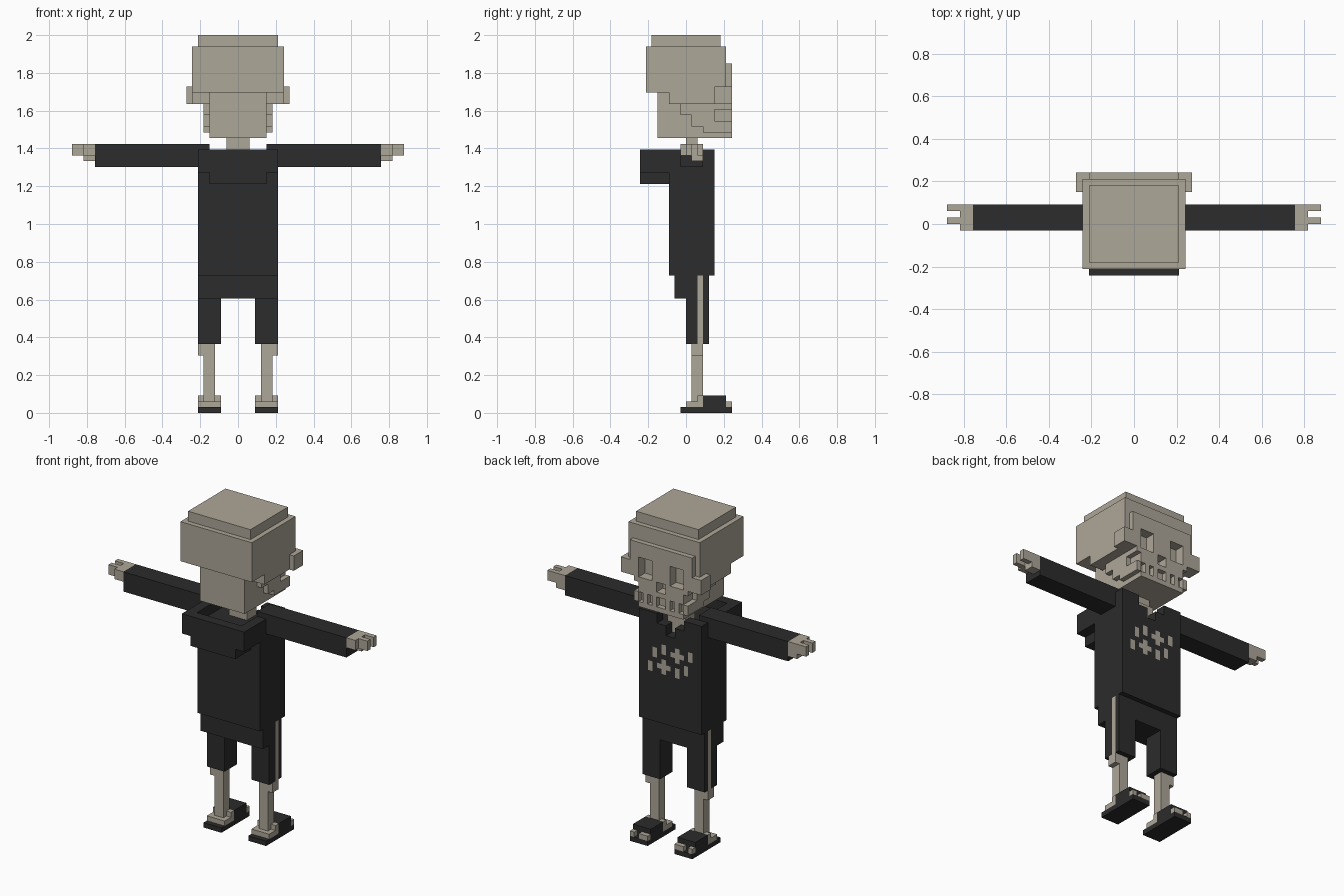
import bpy, bmesh
from mathutils import Vector

if "Cube" in bpy.data.objects:
    bpy.data.objects.remove(bpy.data.objects["Cube"])

UNIT = 2 / 66  # size of one block


def make_material(name, rgb):
    m = bpy.data.materials.new(name)
    m.diffuse_color = (*rgb, 1)
    m.use_nodes = True
    m.node_tree.nodes["Principled BSDF"].inputs["Base Color"].default_value = m.diffuse_color
    return m


BONE, CLOTH = 0, 1
MATERIALS = [make_material("bone", (0.42, 0.385, 0.315)),
             make_material("black_cloth", (0.025, 0.025, 0.025))]


class Part:
    """A blocky part: boxes are filled, painted or carved on a grid, then skinned."""

    def __init__(self):
        self.cells = {}

    def box(self, x, y, z, colour=None):
        for i in range(*x):
            for j in range(*y):
                for k in range(*z):
                    if colour is None:
                        self.cells.pop((i, j, k), None)
                    else:
                        self.cells[i, j, k] = colour

    def pair(self, x, y, z, colour=None):
        self.box(x, y, z, colour)
        self.box((-x[1], -x[0]), y, z, colour)

    def build(self, name, mirror=False):
        bm = bmesh.new()
        verts = {}

        def vert(p):
            if p not in verts:
                verts[p] = bm.verts.new(Vector(p) * UNIT)
            return verts[p]

        for cell, colour in self.cells.items():
            for axis in range(3):
                u, v = (axis + 1) % 3, (axis + 2) % 3
                for side in (0, 1):
                    near = list(cell)
                    near[axis] += 2 * side - 1
                    if tuple(near) in self.cells:
                        continue
                    ring = []
                    for a, b in ((0, 0), (1, 0), (1, 1), (0, 1)):
                        p = list(cell)
                        p[axis] += side
                        p[u] += a
                        p[v] += b
                        ring.append(vert(tuple(p)))
                    face = bm.faces.new(ring if side else ring[::-1])
                    face.material_index = colour
        # merge flat neighbours into large faces
        bmesh.ops.dissolve_limit(bm, angle_limit=0.01, verts=bm.verts[:],
                                 edges=bm.edges[:], delimit={'MATERIAL'})
        bmesh.ops.triangulate(bm, faces=[f for f in bm.faces if len(f.verts) > 4])
        mesh = bpy.data.meshes.new(name)
        bm.to_mesh(mesh)
        bm.free()
        for m in MATERIALS:
            mesh.materials.append(m)
        obj = bpy.data.objects.new(name, mesh)
        bpy.context.collection.objects.link(obj)
        if mirror:
            mod = obj.modifiers.new("mirror", 'MIRROR')
            mod.use_mirror_merge = False


# skull: crown, cranium, face plate, cheekbones
skull = Part()
skull.box((-7, 7), (-6, 6), (64, 66), BONE)
skull.box((-8, 8), (-7, 7), (56, 64), BONE)
skull.box((-8, 8), (-3, 7), (54, 56), BONE)
skull.box((-5, 5), (-5, 8), (48, 56), BONE)
skull.box((-7, 7), (7, 8), (54, 61), BONE)
skull.pair((7, 9), (5, 8), (54, 57), BONE)
# stepped jaw
for y0, z0, z1 in ((-1, 52, 54), (1, 50, 52), (3, 49, 50)):
    skull.box((-6, 6), (y0, 8), (z0, z1), BONE)
skull.pair((5, 6), (5, 8), (51, 53))
# eye sockets, nose and gaps between the teeth
skull.pair((2, 5), (6, 8), (54, 58))
skull.box((-1, 1), (6, 8), (52, 54))
skull.box((-1, 1), (7, 8), (49, 51))
skull.pair((2, 3), (7, 8), (49, 51))
skull.pair((4, 5), (7, 8), (49, 51))
skull.build("skull")

# neck, running down into the collar
neck = Part()
neck.box((-2, 2), (0, 2), (43, 48), BONE)
neck.build("neck")

# shirt with hood and open collar
shirt = Part()
shirt.box((-7, 7), (-3, 5), (24, 46), CLOTH)
shirt.box((-7, 7), (-8, -3), (42, 46), CLOTH)
shirt.box((-5, 5), (-8, -3), (40, 42), CLOTH)
shirt.box((-5, 5), (-6, 3), (44, 46))
shirt.box((-3, 3), (3, 5), (44, 46))
shirt.box((-1, 1), (3, 5), (42, 44))
shirt.box((-2, 2), (2, 3), (44, 46), BONE)
shirt.box((-1, 1), (2, 3), (42, 44), BONE)
# chest print: two crosses and six bars
for x, z in ((-3, 37), (0, 34)):
    shirt.box((x, x + 3), (4, 5), (z + 1, z + 2), BONE)
    shirt.box((x + 1, x + 2), (4, 5), (z, z + 3), BONE)
for x, z in ((-5, 38), (4, 34), (-4, 35), (3, 37), (-2, 34), (1, 38)):
    shirt.box((x, x + 1), (4, 5), (z, z + 2), BONE)
shirt.build("shirt")

# shorts with side stripes
shorts = Part()
shorts.box((-7, 7), (-2, 4), (20, 24), CLOTH)
shorts.pair((3, 7), (0, 4), (12, 20), CLOTH)
shorts.pair((6, 7), (2, 3), (12, 24), BONE)
shorts.build("shorts")

# sleeves
sleeve = Part()
sleeve.box((5, 25), (-1, 3), (43, 47), CLOTH)
sleeve.build("sleeves", mirror=True)

# hands: palm, thumb, two fingers
hand = Part()
hand.box((25, 27), (-1, 3), (45, 47), BONE)
hand.box((25, 27), (1, 3), (44, 45), BONE)
for y in (0, 2):
    hand.box((27, 29), (y, y + 1), (45, 47), BONE)
hand.build("hands", mirror=True)

# shins and knees
shin = Part()
shin.box((4, 6), (1, 3), (2, 12), BONE)
shin.box((4, 7), (1, 3), (10, 12), BONE)
shin.build("shins", mirror=True)

# feet: heel and toes
foot = Part()
foot.box((3, 7), (0, 3), (1, 2), BONE)
foot.box((3, 7), (2, 3), (2, 3), BONE)
foot.box((3, 5), (7, 8), (1, 2), BONE)
foot.box((6, 7), (7, 8), (1, 2), BONE)
foot.build("feet", mirror=True)

# sandals: sole and strap
sandal = Part()
sandal.box((3, 7), (-1, 8), (0, 1), CLOTH)
sandal.box((3, 7), (3, 7), (1, 3), CLOTH)
sandal.build("sandals", mirror=True)
